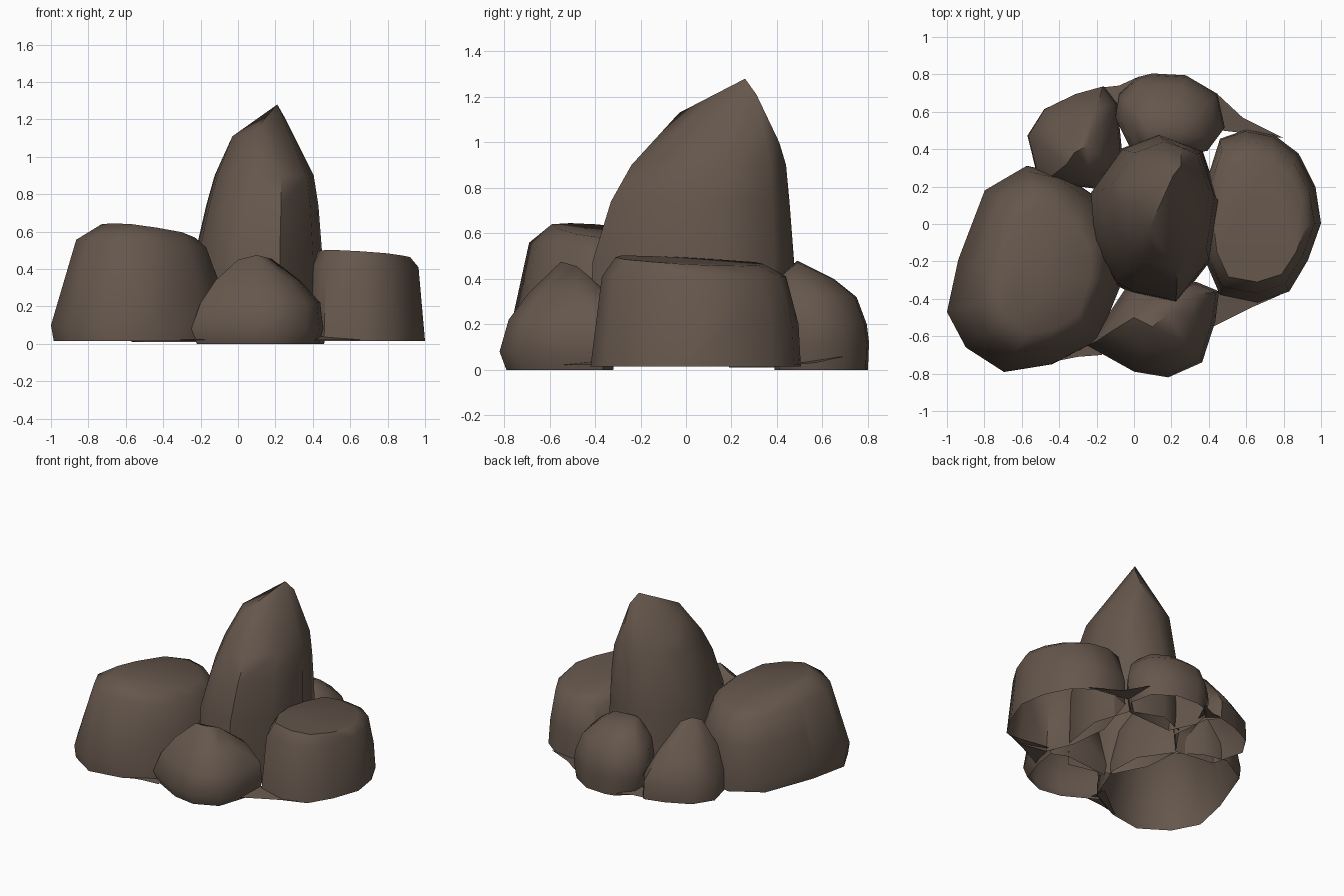
import bpy, bmesh, math

stone = bpy.data.materials.new("brown_stone")
stone.diffuse_color = (0.13, 0.094, 0.072, 1)


def finish(bm, name, angle=48):
    me = bpy.data.meshes.new(name)
    bm.to_mesh(me)
    bm.free()
    ob = bpy.data.objects.new(name, me)
    bpy.context.collection.objects.link(ob)
    me.materials.append(stone)
    bpy.ops.object.select_all(action='DESELECT')
    ob.select_set(True)
    bpy.context.view_layer.objects.active = ob
    bpy.ops.object.shade_smooth_by_angle(angle=math.radians(angle))


def rock(name, outline, levels, peaks=()):
    """Fit the plan outline to each level's box (z, x0, x1, y0, y1, tilt x, tilt y),
    wrap it all in a hull and leave the underside open."""
    xs, ys = [p[0] for p in outline], [p[1] for p in outline]
    bm = bmesh.new()
    for lv in levels:
        z, x0, x1, y0, y1, tx, ty = (*lv, 0, 0)[:7]
        for x, y in outline:
            u = (x - min(xs)) / (max(xs) - min(xs))
            v = (y - min(ys)) / (max(ys) - min(ys))
            px, py = x0 + u * (x1 - x0), y0 + v * (y1 - y0)
            bm.verts.new((px, py, z + tx * (px - (x0 + x1) / 2) + ty * (py - (y0 + y1) / 2)))
    for p in peaks:
        bm.verts.new(p)
    bmesh.ops.convex_hull(bm, input=bm.verts[:])
    bmesh.ops.delete(bm, geom=[v for v in bm.verts if not v.link_faces], context='VERTS')
    bmesh.ops.recalc_face_normals(bm, faces=bm.faces[:])
    base = levels[0][0] + 0.001
    under = [f for f in bm.faces if all(v.co.z < base for v in f.verts)]
    bmesh.ops.delete(bm, geom=under, context='FACES')
    bmesh.ops.dissolve_limit(bm, angle_limit=math.radians(3), verts=bm.verts[:], edges=bm.edges[:])
    finish(bm, name)


# broad boulder on the left
rock("left_boulder",
     [(-1, -.47), (-.94, -.19), (-.8, .18), (-.58, .31), (-.4, .27), (-.22, .15), (-.08, -.05),
      (-.07, -.3), (-.2, -.62), (-.45, -.75), (-.7, -.79), (-.9, -.66)],
     [(.015, -.985, -.06, -.79, .31), (.1, -1, -.06, -.79, .31), (.35, -.93, -.11, -.74, .28),
      (.53, -.865, -.17, -.69, .21, -.05, -.05), (.595, -.73, -.23, -.59, .1, -.12, -.1)])

# flat-topped boulder on the right
rock("right_boulder",
     [(.46, .46), (.6, .51), (.75, .48), (.88, .38), (.97, .2), (1, 0), (.93, -.2), (.83, -.37),
      (.66, -.43), (.46, -.39), (.38, -.2), (.35, .1)],
     [(.015, .35, 1, -.42, .505), (.2, .35, .985, -.39, .495), (.41, .37, .965, -.37, .44),
      (.478, .42, .92, -.31, .34, -.06, -.05)])

# tall spire in the middle
rock("spire",
     [(.13, .49), (.36, .4), (.45, .13), (.4, -.2), (.22, -.43), (0, -.38), (-.1, -.33),
      (-.22, -.1), (-.24, .17), (-.07, .41)],
     [(.02, -.23, .455, -.43, .485), (.48, -.23, .45, -.41, .475), (.74, -.17, .43, -.33, .455),
      (.9, -.125, .405, -.24, .44)],
     [(.21, .26, 1.28), (-.03, .1, 1.11), (.08, -.03, 1.13), (.25, .31, 1.21), (.31, .2, 1.08),
      (.25, .41, 1.0), (.1, -.12, 1.03), (-.08, .2, 1.0)])

# small front stone
rock("front_stone",
     [(-.25, -.65), (0, -.79), (.18, -.82), (.36, -.74), (.43, -.52), (.45, -.36), (.33, -.31),
      (-.05, -.35), (-.14, -.5)],
     [(0, -.22, .43, -.79, -.32), (.08, -.25, .455, -.82, -.31), (.22, -.2, .44, -.78, -.32),
      (.34, -.12, .33, -.69, -.34)],
     [(.1, -.55, .475), (0, -.5, .45), (.18, -.48, .455)])

# small stones at the back
rock("back_stone",
     [(-.08, .7), (.02, .79), (.1, .81), (.28, .8), (.45, .7), (.49, .52), (.4, .4), (0, .38), (-.1, .58)],
     [(0, -.07, .46, .39, .8), (.12, -.1, .485, .38, .805), (.2, -.1, .48, .37, .795),
      (.32, -.07, .44, .37, .75), (.4, 0, .36, .39, .65)],
     [(.08, .49, .48), (.25, .49, .47)])
rock("back_left_stone",
     [(-.56, .48), (-.47, .62), (-.3, .7), (-.15, .74), (-.08, .65), (-.05, .36), (-.2, .2), (-.5, .24)],
     [(.01, -.57, -.06, .19, .735), (.15, -.565, -.07, .19, .735), (.3, -.49, -.13, .22, .62)],
     [(-.32, .38, .53), (-.25, .42, .5), (-.36, .32, .5)])

# thin webs of stone at the foot, between neighbouring rocks
bm = bmesh.new()
for quad in ([(.44, .7, .06), (.58, .57, .03), (.8, .46, .02), (.47, .5, .03)],
             [(.4, -.56, .02), (.62, -.45, .02), (.78, -.38, .02), (.44, -.36, .04)],
             [(-.45, -.74, .02), (-.3, -.71, .02), (-.17, -.7, .02), (-.2, -.55, .03)],
             [(-.17, .73, .02), (-.08, .74, .02), (.03, .79, .02), (-.07, .6, .04)]):
    f = bm.faces.new([bm.verts.new(p) for p in quad])
    f.normal_update()
    if f.normal.z < 0:
        f.normal_flip()
finish(bm, "foot_webs")
